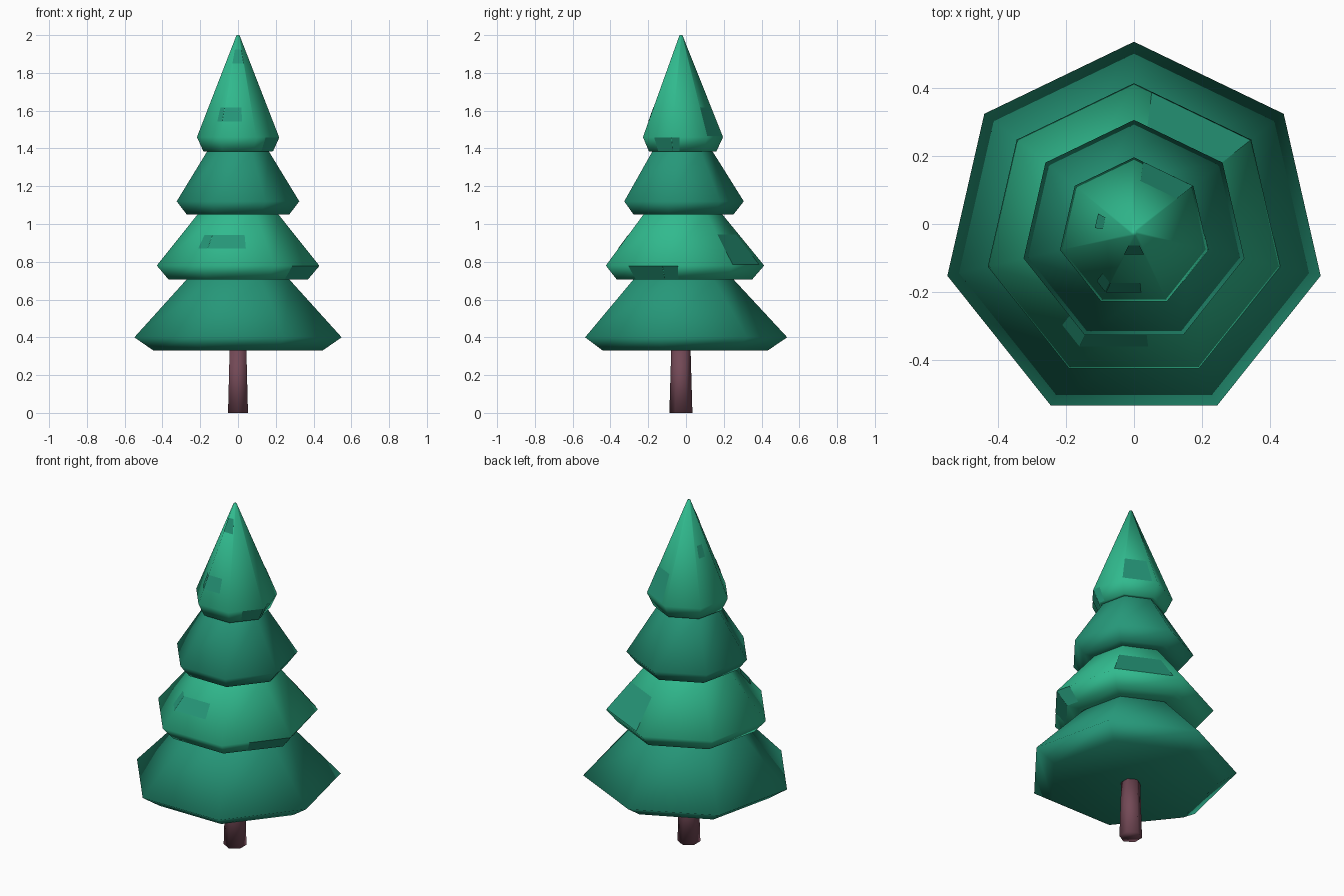
import bpy, math
from mathutils import Vector

if "Cube" in bpy.data.objects:
    bpy.data.objects.remove(bpy.data.objects["Cube"])

CY = -0.027          # tree axis sits slightly forward
SIDES = 7


def material(name, rgb):
    m = bpy.data.materials.new(name)
    m.diffuse_color = (*rgb, 1)
    m.use_nodes = True
    m.node_tree.nodes["Principled BSDF"].inputs["Base Color"].default_value = m.diffuse_color
    return m


LIGHT = material("light_green", (0.030, 0.49, 0.27))
DARK = material("deep_green", (0.019, 0.31, 0.19))
BARK = material("bark_brown", (0.17, 0.066, 0.092))


def point(r, z, k, sides=SIDES):
    a = math.pi / 2 + 2 * math.pi * k / sides
    return Vector((r * math.cos(a), r * math.sin(a) + CY, z))


def make(name, verts, faces, mat, smooth=True):
    me = bpy.data.meshes.new(name)
    me.from_pydata([tuple(v) for v in verts], [], faces)
    for p in me.polygons:
        p.use_smooth = smooth
    me.materials.append(mat)
    ob = bpy.data.objects.new(name, me)
    bpy.context.collection.objects.link(ob)
    return ob


def lathe(name, profile, sides, mat, cap_bottom, cap_top):
    """Sweep (radius, height) points round the tree axis."""
    verts = [point(r, z, k, sides) for r, z in profile for k in range(sides)]
    faces = [(i * sides + k, i * sides + (k + 1) % sides,
              (i + 1) * sides + (k + 1) % sides, (i + 1) * sides + k)
             for i in range(len(profile) - 1) for k in range(sides)]
    if cap_bottom:
        faces.append(tuple(reversed(range(sides))))
    if cap_top:
        n = (len(profile) - 1) * sides
        faces.append(tuple(range(n, n + sides)))
    return make(name, verts, faces, mat)


# Trunk
lathe("trunk", [(0.061, 0), (0.051, 0.34)], 6, BARK, True, True)

# Foliage tiers: underside edge, rim, top
tiers = [
    [(0.459, 0.33), (0.563, 0.40), (0.280, 0.705)],
    [(0.376, 0.705), (0.441, 0.78), (0.220, 1.05)],
    [(0.278, 1.05), (0.333, 1.12), (0.167, 1.385)],
    [(0.188, 1.385), (0.223, 1.46), (0.008, 2.0)],
]
for i, t in enumerate(tiers):
    # upper tiers get a flat ring underneath that meets the tier below
    prof = t if i == 0 else [tiers[i - 1][2]] + t
    lathe(f"foliage_tier_{i + 1}", prof, SIDES, LIGHT if i % 2 else DARK,
          i == 0, i == 3)


# Darker painted patches: (band, side, u0, u1, v0, v1)
def patch(tier, band, k, u0, u1, v0, v1):
    (r0, z0), (r1, z1) = tiers[tier][band], tiers[tier][band + 1]

    def at(u, v):
        r, z = r0 + (r1 - r0) * v, z0 + (z1 - z0) * v
        return point(r, z, k).lerp(point(r, z, k + 1), u)

    q = [at(u0, v0), at(u1, v0), at(u1, v1), at(u0, v1)]
    n = (q[1] - q[0]).cross(q[3] - q[0]).normalized()
    make(f"patch_{tier + 1}_{band}_{k}", [p + n * 0.002 for p in q],
         [(0, 1, 2, 3)], DARK, False)


patches = {
    1: [(1, 3, 0, .63, .33, .59), (1, 2, .75, 1, .33, .59),
        (1, 6, 0, .85, .02, .6)],
    3: [(1, 3, 0, .63, .15, .29), (1, 2, .75, 1, .15, .29),
        (1, 6, 0, .85, .01, .29), (1, 3, 0, 1, .72, .86),
        (1, 1, .2, .6, .45, .57)],
}
for tier, items in patches.items():
    for p in items + [(0, 4, .4, 1, 0.02, 1), (0, 5, 0, .22, 0.02, 1)]:
        patch(tier, *p)
